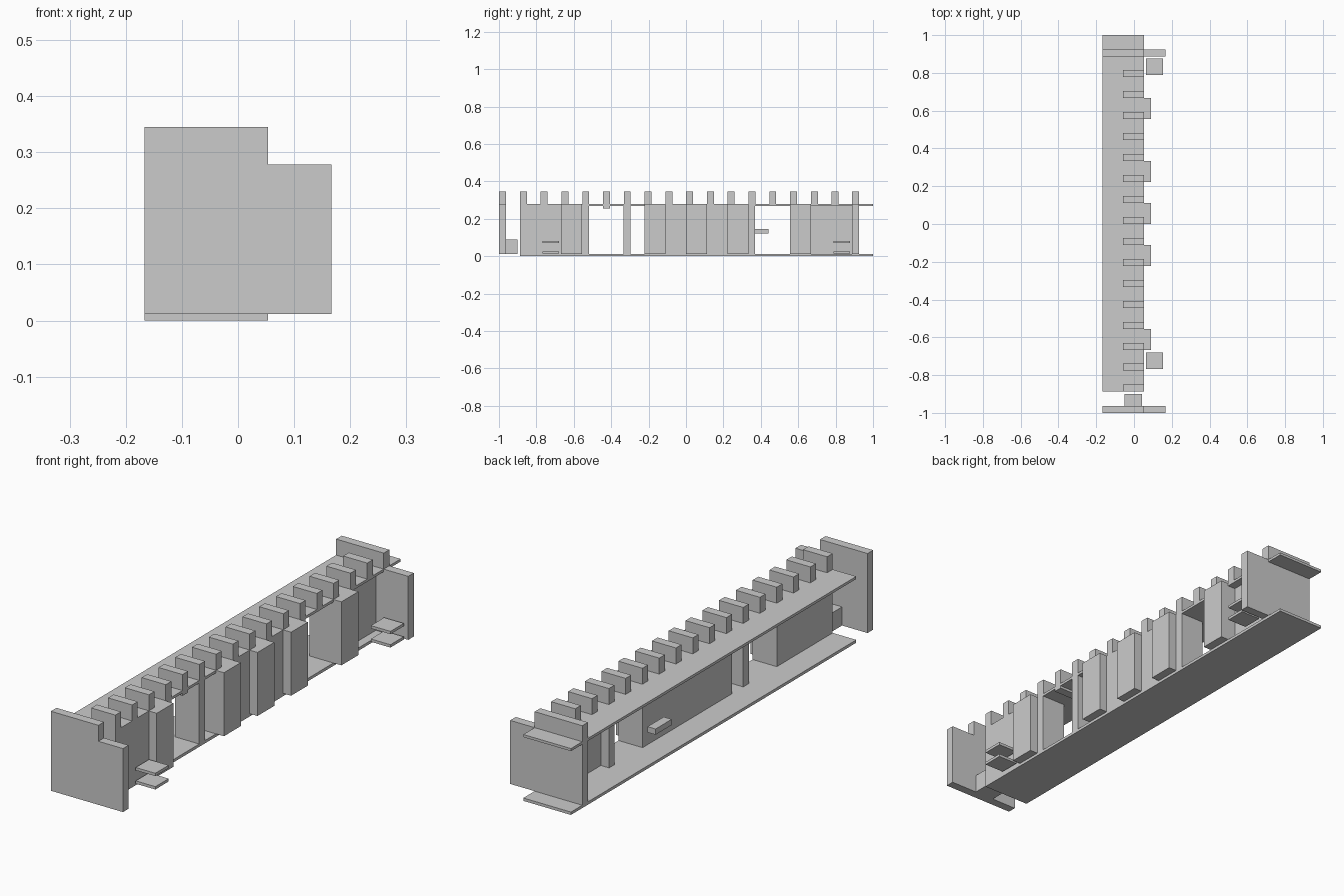
import bpy

if "Cube" in bpy.data.objects:
    bpy.data.objects.remove(bpy.data.objects["Cube"])

grey = bpy.data.materials.new("light_grey")
grey.diffuse_color = (0.6, 0.6, 0.6, 1)
grey.use_nodes = True
grey.node_tree.nodes["Principled BSDF"].inputs["Base Color"].default_value = grey.diffuse_color


def prism(name, profile, axis, a, b):
    """Extrude a 2D profile between a and b along y (axis 'y') or z (axis 'z')."""
    def point(p, t):
        return (p[0], t, p[1]) if axis == 'y' else (p[0], p[1], t)
    n = len(profile)
    verts = [point(p, a) for p in profile] + [point(p, b) for p in profile]
    faces = [tuple(range(n)), tuple(range(2 * n - 1, n - 1, -1))]
    faces += [(i, i + n, (i + 1) % n + n, (i + 1) % n) for i in range(n)]
    if axis == 'z':
        faces = [f[::-1] for f in faces]
    mesh = bpy.data.meshes.new(name)
    mesh.from_pydata(verts, [], faces)
    mesh.materials.append(grey)
    obj = bpy.data.objects.new(name, mesh)
    bpy.context.collection.objects.link(obj)
    return obj


def box(name, x, y, z):
    return prism(name, [(x[0], y[0]), (x[1], y[0]), (x[1], y[1]), (x[0], y[1])], 'z', *z)


M = 1 / 27                     # wall module
L, R = -0.167, 0.0535          # deck edges
CORE = (-0.058, R)             # inner block width
FLOOR, ROOF, TOP = 0.012, 0.278, 0.345
BODY = (FLOOR, 0.267)

# Floor and roof decks
box("floor_deck", (L, R), (-0.888, 1), (0, FLOOR))
box("roof_deck", (L, R), (-0.888, 1), (0.267, ROOF))

# End walls with a stepped top corner
step = [(L, FLOOR), (0.167, FLOOR), (0.167, ROOF), (R, ROOF), (R, TOP), (L, TOP)]
prism("front_wall", step, 'y', -1, -1 + M)
prism("rear_wall", step, 'y', 0.888, 0.888 + M)

# Row of roof ribs
for i in range(16):
    y = -0.888 + 3 * M * i
    box(f"roof_rib_{i + 1}", CORE, (y, y + M), (ROOF, TOP))

# Inner blocks and posts
box("front_block", CORE, (-0.888, -0.518), BODY)
box("slim_post", CORE, (-0.333, -0.296), BODY)
box("middle_block", CORE, (-0.222, 0.37), BODY)
box("rear_post", CORE, (0.555, 0.592), BODY)
box("rear_panel", (-0.02, 0.017), (0.592, 0.888), BODY)

# Projecting side pillars
for i, y in enumerate((-0.667, -0.222, 0.0, 0.222)):
    box(f"side_pillar_{i + 1}", (R, 0.0905), (y, y + 3 * M), (FLOOR, ROOF))
box("side_pillar_5", (0.017, 0.0905), (0.555, 0.667), (FLOOR, 0.267))
box("side_pillar_5_top", (R, 0.0905), (0.555, 0.667), (0.267, ROOF))

# Paired steps outside each end
for end, y in (("front", -0.767), ("rear", 0.789)):
    for level, z in (("lower", 0.014), ("upper", 0.07)):
        box(f"{end}_{level}_step", (0.063, 0.154), (y, y + 0.088), (z, z + 0.012))

# Small fittings
box("front_box", (-0.049, 0.042), (-0.963, -0.9), (FLOOR, 0.09))
box("left_console", (L, L + M), (0.333, 0.44), (0.122, 0.146))
box("ceiling_lamp", CORE, (-0.444, -0.407), (0.256, 0.267))
